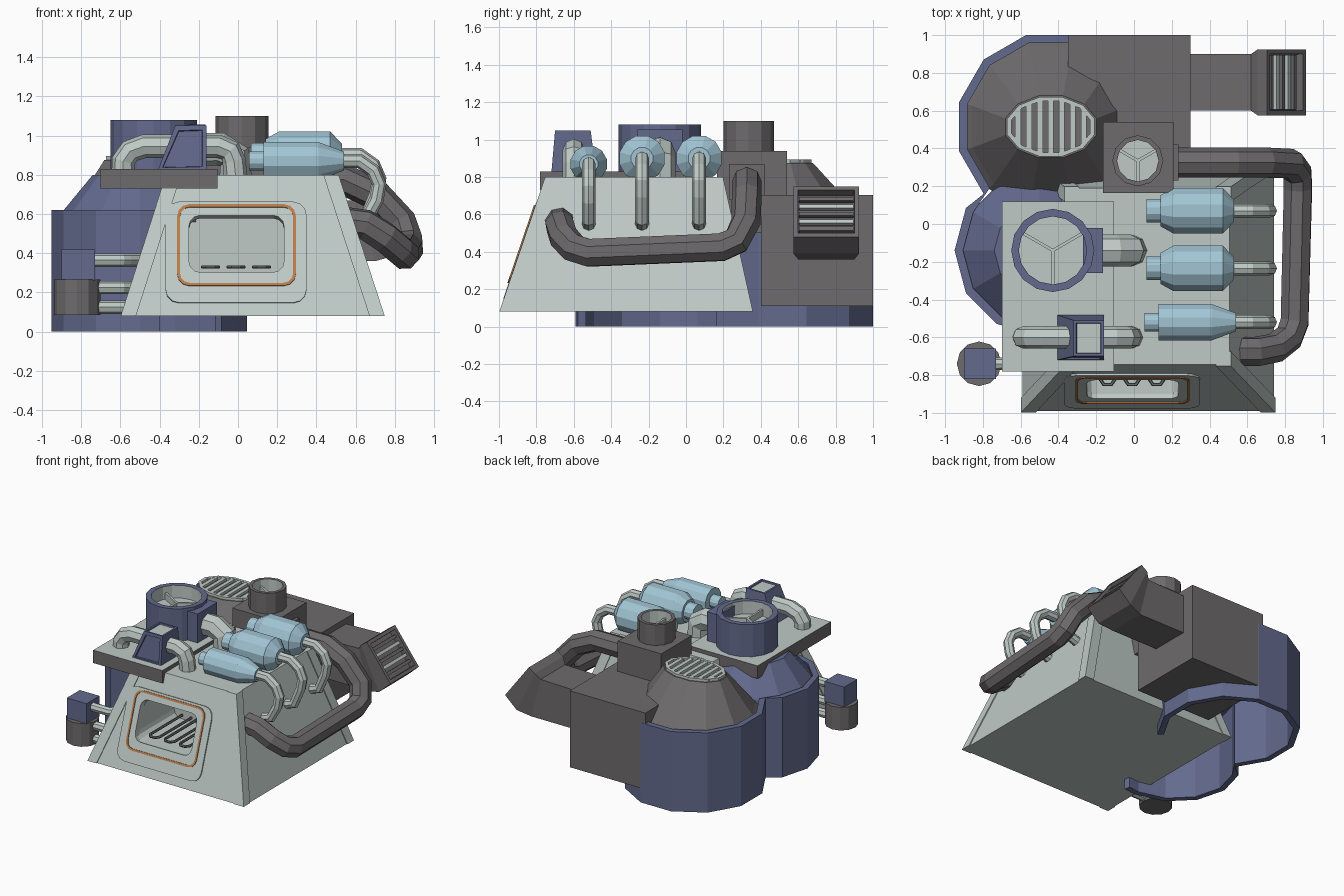
import bpy, bmesh, math
from mathutils import Vector

if "Cube" in bpy.data.objects:
    bpy.data.objects.remove(bpy.data.objects["Cube"])


def material(name, rgb):
    m = bpy.data.materials.new(name)
    m.diffuse_color = (*rgb, 1)
    m.use_nodes = True
    m.node_tree.nodes["Principled BSDF"].inputs["Base Color"].default_value = m.diffuse_color
    return m


PALE = material("pale grey green", (.52, .59, .56))
GREY = material("dark warm grey", (.155, .145, .15))
NAVY = material("slate navy", (.125, .145, .27))
SKY = material("light blue", (.36, .56, .66))
ORANGE = material("orange trim", (.50, .20, .07))


def loft(name, rings, mat, caps=True, closed=False):
    """Skin a list of equal-length point rings."""
    n, m = len(rings[0]), len(rings)
    verts = [p for r in rings for p in r]
    faces = [[i * n + j, i * n + (j + 1) % n, (i + 1) % m * n + (j + 1) % n, (i + 1) % m * n + j]
             for i in range(m if closed else m - 1) for j in range(n)]
    if caps and not closed:
        faces += [list(range(n)), list(range((m - 1) * n, m * n))]
    me = bpy.data.meshes.new(name)
    me.from_pydata(verts, [], faces)
    bm = bmesh.new()
    bm.from_mesh(me)
    bmesh.ops.recalc_face_normals(bm, faces=bm.faces[:])
    bm.to_mesh(me)
    bm.free()
    me.materials.append(mat)
    ob = bpy.data.objects.new(name, me)
    bpy.context.collection.objects.link(ob)
    return ob


def paint(ob, mat, rule):
    ob.data.materials.append(mat)
    for p in ob.data.polygons:
        if rule(p):
            p.material_index = len(ob.data.materials) - 1


def rect(x0, x1, y0, y1, z):
    return [(x0, y0, z), (x1, y0, z), (x1, y1, z), (x0, y1, z)]


def box(name, x0, x1, y0, y1, z0, z1, mat):
    return loft(name, [rect(x0, x1, y0, y1, z0), rect(x0, x1, y0, y1, z1)], mat)


def ring(cx, cy, z, rx, ry=None, n=12, phase=0):
    ry = ry or rx
    return [(cx + rx * math.cos(math.radians(phase) + math.tau * i / n),
             cy + ry * math.sin(math.radians(phase) + math.tau * i / n), z) for i in range(n)]


def inset(ob, direction, thick, depth, mat=None):
    """Sink a panel into the face that looks most along direction."""
    bm = bmesh.new()
    bm.from_mesh(ob.data)
    d = Vector(direction).normalized()
    f = max(bm.faces, key=lambda q: q.normal.dot(d))
    bmesh.ops.inset_individual(bm, faces=[f], thickness=thick)
    bmesh.ops.inset_individual(bm, faces=[f], thickness=.004, depth=depth)
    if mat:
        ob.data.materials.append(mat)
        f.material_index = len(ob.data.materials) - 1
    bm.to_mesh(ob.data)
    bm.free()


def to_mesh(ob):
    """Replace an object by its evaluated mesh."""
    me = bpy.data.meshes.new_from_object(ob.evaluated_get(bpy.context.evaluated_depsgraph_get()))
    new = bpy.data.objects.new(ob.name + "_part", me)
    bpy.context.collection.objects.link(new)
    bpy.data.objects.remove(ob)
    return new


def tube(name, pts, r, mat, res=2):
    cu = bpy.data.curves.new(name, 'CURVE')
    cu.dimensions, cu.bevel_depth, cu.bevel_resolution, cu.use_fill_caps = '3D', r, res, True
    sp = cu.splines.new('POLY')
    sp.points.add(len(pts) - 1)
    for q, p in zip(sp.points, pts):
        q.co = (*p, 1)
    sp.use_smooth = False
    cu.materials.append(mat)
    ob = bpy.data.objects.new(name, cu)
    bpy.context.collection.objects.link(ob)
    bpy.context.view_layer.update()
    return to_mesh(ob)


# Furnace body: tapered block with raised corner posts
BOT, TOP = (-.59, .74, -.99, .35, .08), (-.36, .505, -.745, .19, .80)
body = loft("furnace_body", [rect(*BOT), rect(*TOP)], PALE)
for i, sx in ((0, -1), (1, 1)):
    for j, sy in ((2, -1), (3, 1)):
        rings = []
        for c in (BOT, TOP):
            xs = sorted((c[i] + sx * .008, c[i] - sx * .07))
            ys = sorted((c[j] + sy * .008, c[j] - sy * .07))
            rings.append(rect(*xs, *ys, c[4]))
        loft("corner_post", rings, PALE)


# Furnace window on the sloping front
def rounded(x0, x1, z0, z1, r, d=0, y=None):
    pts = []
    for cx, cz, a in ((x1 - r, z1 - r, 0), (x0 + r, z1 - r, 90), (x0 + r, z0 + r, 180), (x1 - r, z0 + r, 270)):
        for k in range(4):
            t = math.radians(a + 30 * k)
            x, z = cx + r * math.cos(t), cz + r * math.sin(t)
            slope = -.99 + .245 * (z - .08) / .72
            pts.append((x, y, z) if y is not None else (x, slope - .947 * d, z + .322 * d))
    return pts


cutter = loft("window_cutter", [rounded(-.255, .24, .295, .595, .06, y=-1.2),
                                rounded(-.255, .24, .295, .595, .06, y=-.42)], PALE)
cutter.hide_render = True
mod = body.modifiers.new("window", 'BOOLEAN')
mod.operation, mod.object, mod.solver = 'DIFFERENCE', cutter, 'EXACT'
bpy.context.view_layer.update()
body = to_mesh(body)
bpy.data.objects.remove(cutter)
outer, hole = (-.37, .35, .145, .66, .07), (-.25, .235, .30, .59, .055)
loft("window_frame", [rounded(*outer, -.01), rounded(*outer, .01), rounded(*hole, .01), rounded(*hole, -.04)],
     PALE, closed=True)
a, b = (-.31, .295, .23, .645, .06), (-.296, .281, .244, .631, .05)
loft("window_trim", [rounded(*a, .008), rounded(*a, .016), rounded(*b, .016), rounded(*b, .008)],
     ORANGE, closed=True)
for x in (-.14, -.01, .12):
    tube("grate_hook", [(x - .04, -.43, .33), (x - .04, -.82, .33), (x - .02, -.85, .33), (x + .02, -.85, .33),
                        (x + .04, -.82, .33), (x + .04, -.43, .33)], .01, GREY, 1)

# Double-lobed tank shell, open below, with a cone in each lobe
C1, C2 = (-.44, .515), (-.50, -.14)
path = [(C2, .45, t) for t in (283, 270, 240, 210, 180, 150)] + \
       [(C1, .503, t) for t in range(225, -46, -30)]
sections = []
for (cx, cy), r, t in path:
    c, s = math.cos(math.radians(t)), math.sin(math.radians(t))
    sections.append([(cx + q * c, cy + q * s, z) for q, z in ((r, 0), (r, .62), (r - .045, .62), (r - .045, 0))])
loft("tank_shell", sections, NAVY)
loft("front_tank_cone", [ring(*C2, .56, .415), ring(*C2, .60, .405), ring(*C2, .80, .24)], NAVY)
loft("rear_tank_cone", [ring(*C1, .56, .465, phase=15), ring(*C1, .60, .43, phase=15),
                        ring(*C1, .875, .25, .17, phase=15)], GREY)
loft("rear_grille_rim", [ring(*C1, .86, .24, .162, phase=15), ring(*C1, .895, .24, .162, phase=15),
                         ring(*C1, .895, .215, .14, phase=15), ring(*C1, .875, .215, .14, phase=15)], PALE)
for k in range(-3, 4):
    x, h = k * .058, .145 * math.sqrt(1 - (k * .058 / .235) ** 2)
    box("rear_grille_slat", C1[0] + x - .015, C1[0] + x + .015, C1[1] - h, C1[1] + h, .865, .893, PALE)

# Rear machinery blocks
box("rear_block", -.35, .30, .40, 1.0, .11, .705, GREY)
box("chimney_block", -.165, .21, .165, .54, .50, .94, GREY)
box("pipe_flange", .20, .235, .23, .42, .68, .87, GREY)


# Open chimneys with a three-way divider
def chimney(name, cx, cy, r, t, z0, z1, n, mat):
    ob = loft(name, [ring(cx, cy, z0, r, n=n), ring(cx, cy, z1, r, n=n),
                     ring(cx, cy, z1, r - t, n=n), ring(cx, cy, z1 - .1, r - t, n=n)], mat)
    paint(ob, PALE, lambda p: all(math.hypot(ob.data.vertices[v].co.x - cx, ob.data.vertices[v].co.y - cy)
                                  < r - t + .002 for v in p.vertices))
    for ang in (30, 150, 270):
        u = Vector((math.cos(math.radians(ang)), math.sin(math.radians(ang)), 0))
        w, c = Vector((-u.y, u.x, 0)) * .008, Vector((cx, cy, 0))
        base = [c - w, c + u * (r - t) - w, c + u * (r - t) + w, c + w]
        loft(name + "_divider", [[p + Vector((0, 0, z)) for p in base] for z in (z1 - .1, z1 - .05)], PALE)


chimney("rear_chimney", .02, .335, .135, .025, .94, 1.10, 12, GREY)
chimney("front_chimney", -.43, -.14, .22, .04, .83, 1.08, 16, NAVY)

# Plate carrying the front chimney
plate = box("top_plate", -.70, -.105, -.78, .12, .73, .83, GREY)
paint(plate, PALE, lambda p: p.normal.z > .5)
box("chimney_side_box", -.27, -.165, -.26, -.02, .82, 1.055, NAVY)
tube("chimney_elbow", [(-.2, -.14, .93), (-.09, -.14, .93), (-.02, -.14, .89), (-.01, -.14, .75)], .085, PALE)

# Valve box with arched pipe
valve = loft("valve_box", [rect(-.41, -.16, -.72, -.48, .82), rect(-.32, -.16, -.70, -.51, 1.05)], NAVY)
inset(valve, (0, -1, 0), .03, -.012)
inset(valve, (0, 0, 1), .02, -.01, PALE)
tube("arched_pipe", [(-.585, -.6, .78), (-.585, -.6, .87), (-.55, -.6, .92), (-.48, -.6, .945), (-.10, -.6, .945),
                     (-.04, -.6, .92), (-.02, -.6, .87), (-.01, -.6, .77)], .06, PALE)

# Side exhaust duct with slatted outlet
quads = [[(.29, .36), (.29, .66)], [(.70, .36), (.62, .67)], [(.81, .39), (.655, .715)], [(.91, .48), (.705, .75)]]
widths = [(.60, .90), (.60, .90), (.575, .925), (.575, .925)]
duct = loft("exhaust_duct", [[(lo[0], y0, lo[1]), (lo[0], y1, lo[1]), (hi[0], y1, hi[1]), (hi[0], y0, hi[1])]
                             for (lo, hi), (y0, y1) in zip(quads, widths)], GREY)
inset(duct, (.27, 0, .205), .035, -.05)
along, out = Vector((-.205, 0, .27)).normalized(), Vector((.27, 0, .205)).normalized()
for k in range(5):
    c = Vector((.91, 0, .48)) + along * (.07 + .05 * k) - out * .03
    q = [c - along * .012 - out * .012, c + along * .012 - out * .012,
         c + along * .012 + out * .012, c - along * .012 + out * .012]
    loft("exhaust_slat", [[p + Vector((0, y, 0)) for p in q] for y in (.605, .895)], PALE if k % 2 else GREY)

# Large pipe around the right side
tube("main_pipe", [(.21, .325, .775), (.54, .325, .775), (.70, .325, .70), (.83, .32, .56), (.865, .27, .46),
                   (.868, .19, .425), (.85, -.52, .395), (.82, -.60, .42), (.75, -.655, .48), (.65, -.675, .545),
                   (.53, -.675, .56)], .08, GREY)

# Three canisters with return hoses
BIG = [(.065, .065), (.14, .065), (.14, .085), (.21, .125), (.47, .125), (.53, .06)]
SMALL = [(.055, .05), (.13, .05), (.13, .10), (.41, .10), (.54, .05)]
for y, z, prof in ((.07, .90, BIG), (-.235, .90, BIG), (-.52, .87, SMALL)):
    loft("canister", [[(x, y + p[0], z + p[1]) for p in ring(0, 0, 0, r, phase=15)] for x, r in prof], SKY)
    tube("canister_hose", [(.51, y, z), (.62, y, z), (.69, y, z - .05), (.72, y, z - .12), (.705, y, z - .20),
                           (.65, y, .57), (.56, y, .54)], .037, PALE)

# Small pump at the front left
loft("pump_base", [ring(-.82, -.74, .085, .118), ring(-.82, -.74, .265, .118)], GREY)
box("pump_head", -.90, -.73, -.82, -.66, .26, .42, NAVY)
for z in (.365, .225, .125):
    tube("pump_pipe", [(-.76, -.74, z), (-.59, -.74, z), (-.565, -.72, z), (-.50, -.66, z)], .034, PALE)
